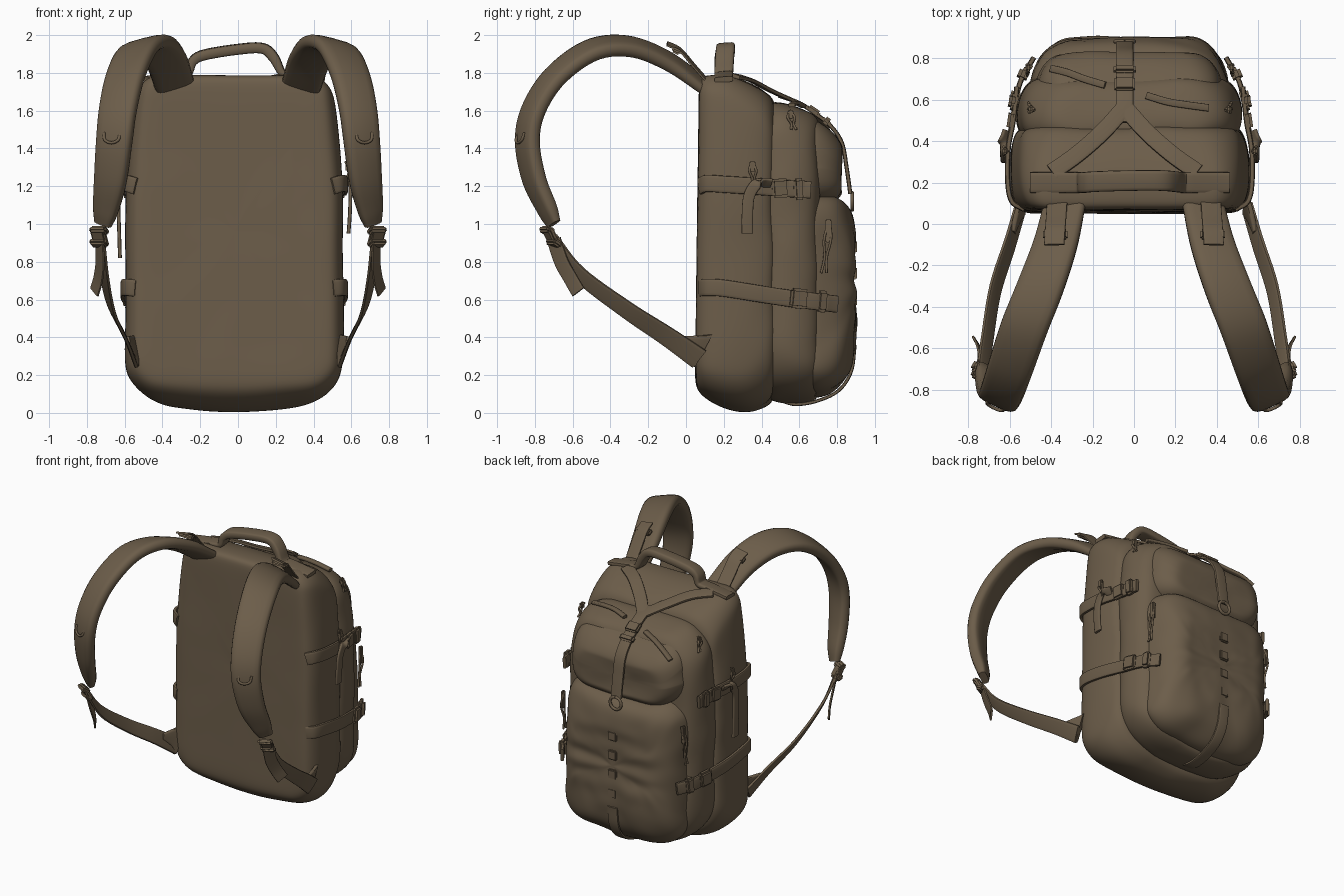
import bpy, bmesh, math
from mathutils import Vector, Euler, noise

fabric = bpy.data.materials.new("brown_fabric")
fabric.diffuse_color = (0.15, 0.11, 0.068, 1)
CX = -0.02          # the bag sits slightly off centre


def finish(name, bm, subsurf=0, angle=50):
    bmesh.ops.recalc_face_normals(bm, faces=bm.faces[:])
    me = bpy.data.meshes.new(name)
    bm.to_mesh(me)
    bm.free()
    me.materials.append(fabric)
    for p in me.polygons:
        p.use_smooth = True
    me.set_sharp_from_angle(angle=math.radians(angle))
    ob = bpy.data.objects.new(name, me)
    bpy.context.collection.objects.link(ob)
    if subsurf:
        m = ob.modifiers.new("smooth", 'SUBSURF')
        m.levels = m.render_levels = subsurf
    return ob


def skin(bm, rings):
    # join closed rings of points into a capped tube
    vs = [[bm.verts.new(p) for p in r] for r in rings]
    for a, b in zip(vs, vs[1:]):
        n = len(a)
        for i in range(n):
            bm.faces.new((a[i], a[(i + 1) % n], b[(i + 1) % n], b[i]))
    bm.faces.new(vs[0])
    bm.faces.new(vs[-1])


def rounded(y, w, zb, zt, r):
    # rounded rectangle in x-z, softer at the bottom
    rb = r * 1.4
    arcs = []
    for sx, z, q, a0 in ((1, zt, r, 0), (-1, zt, r, 90), (-1, zb, rb, 180), (1, zb, rb, 270)):
        q = min(q, w * .95, (zt - zb) * .45)
        cx, cz = sx * (w - q), z - q if z == zt else z + q
        arcs.append([Vector((cx + q * math.cos(math.radians(a0 + k * 22.5)), y,
                             cz + q * math.sin(math.radians(a0 + k * 22.5)))) for k in range(5)])
    pts = []
    for i, arc in enumerate(arcs):
        nxt = arcs[(i + 1) % 4][0]
        pts += arc + [arc[-1].lerp(nxt, k / 10) for k in range(1, 10)]
    return pts


def pouch(name, sections, ripple=0.012):
    # stuffed compartment lofted along y, with soft wrinkles
    rings = [rounded(*s) for s in sections]

    def shrink(ring, f):
        c = sum(ring, Vector()) / len(ring)
        return [c.lerp(p, f) for p in ring]
    rings = [shrink(rings[0], f) for f in (.2, .4, .6, .8)] + rings + \
            [shrink(rings[-1], f) for f in (.8, .6, .4, .2)]
    for r in rings:
        for p in r:
            p.z += .07 * (p.x / .55) ** 2 * max(0, 1 - p.z / .4)
            p.x *= 1 - .11 * max(0, (p.z - 1.1) / .7) ** 1.5
            p.y += .03 * p.z / 1.8 * max(0, 1 - p.y / .3)
            soft = min(1, max(.25, p.y / .4))
            n = noise.noise_vector(Vector((p.x * 3, p.y * 4, p.z * 5)))
            n += .5 * noise.noise_vector(Vector((p.x * 6, p.y * 8, p.z * 9 + 7)))
            p += n * ripple * soft
            if p.y > .86:
                p.y += .007 * math.sin((p.z - .46) * 45)
            p.x += CX
    bm = bmesh.new()
    skin(bm, rings)
    return finish(name, bm, 2, 180)


def ribbon(name, pts, side, w=.09, t=.02, s=1, power=.45, side2=None, off=0.0):
    # webbing swept along a smooth path; points may carry own width, thickness
    P = [Vector((p[0] * s + off, *p[1:3], *(p[3:] or (w, t)))) for p in pts]
    P = [P[0] * 2 - P[1]] + P + [P[-1] * 2 - P[-2]]
    out = []
    for i in range(1, len(P) - 2):
        a, b, c, d = P[i - 1:i + 3]
        for k in range(6 if i < len(P) - 3 else 7):
            u = k / 6
            out.append(.5 * (2 * b + (c - a) * u + (2 * a - 5 * b + 4 * c - d) * u * u
                             + (3 * b - a - 3 * c + d) * u ** 3))
    s0 = Vector((side[0] * s, *side[1:]))
    s1 = Vector((side2[0] * s, *side2[1:])) if side2 else s0
    rings = []
    for i, p in enumerate(out):
        T = (out[min(i + 1, len(out) - 1)] - out[max(i - 1, 0)]).to_3d().normalized()
        S = s0.lerp(s1, i / (len(out) - 1))
        S = (S - T * S.dot(T)).normalized()
        N = T.cross(S)
        ring = []
        for k in range(16):
            c, q = math.cos(k * math.pi / 8), math.sin(k * math.pi / 8)
            u, v = (math.copysign(abs(e) ** power, e) for e in (c, q))
            ring.append(p.to_3d() + S * u * p[3] / 2 + N * v * p[4] / 2)
        rings.append(ring)
    bm = bmesh.new()
    skin(bm, rings)
    return finish(name, bm)


def cord(name, pts, r=.008, s=1, off=0.0):
    return ribbon(name, pts, (.61, .53, .29), 2 * r, 2 * r, s, 1, off=off)


def block(name, loc, size, rot=(0, 0, 0), s=1, off=0.0):
    bm = bmesh.new()
    bmesh.ops.create_cube(bm, size=1)
    bmesh.ops.scale(bm, vec=size, verts=bm.verts[:])
    bmesh.ops.bevel(bm, geom=bm.edges[:], offset=min(size) * .3, segments=2, affect='EDGES')
    R = Euler((rot[0], rot[1] * s, rot[2] * s)).to_matrix()
    bmesh.ops.rotate(bm, matrix=R, verts=bm.verts[:])
    bmesh.ops.translate(bm, vec=(loc[0] * s + off, loc[1], loc[2]), verts=bm.verts[:])
    return finish(name, bm, 0, 40)


# Compartments: (y, half width, bottom, top, corner radius)
pouch("main_compartment", [
    (.045, .49, .17, 1.74, .09), (.06, .535, .11, 1.78, .1), (.12, .57, .06, 1.79, .12),
    (.22, .58, .015, 1.785, .14), (.33, .575, 0, 1.75, .16), (.41, .56, .025, 1.705, .18),
    (.455, .535, .055, 1.665, .18), (.475, .48, .12, 1.6, .18)], .014)
pouch("middle_compartment", [
    (.41, .48, .11, 1.61, .18), (.44, .53, .065, 1.645, .2), (.52, .545, .055, 1.64, .2),
    (.60, .535, .05, 1.615, .2), (.67, .505, .06, 1.585, .2), (.71, .455, .09, 1.53, .2)], .016)
pouch("lower_pocket", [
    (.62, .45, .11, 1.13, .13), (.66, .485, .08, 1.15, .14), (.74, .465, .085, 1.15, .14),
    (.81, .435, .13, 1.13, .14), (.865, .38, .21, 1.08, .14), (.893, .31, .31, .98, .13)], .018)
pouch("upper_pocket", [
    (.62, .43, 1.12, 1.56, .13), (.66, .465, 1.11, 1.56, .13), (.73, .45, 1.11, 1.525, .13),
    (.785, .41, 1.12, 1.475, .12), (.822, .35, 1.16, 1.41, .09)], .016)

# Grab handle on top
ribbon("grab_handle", [
    (-.5, .2, 1.765, .1, .03), (-.34, .2, 1.79, .1, .03), (-.265, .2, 1.80, .1, .04),
    (-.24, .2, 1.86, .1, .05), (-.18, .205, 1.895, .1, .055), (.0, .21, 1.925, .1, .055),
    (.13, .21, 1.93, .1, .055), (.19, .205, 1.88, .1, .055), (.235, .2, 1.80, .1, .04),
    (.29, .2, 1.79, .1, .03), (.46, .2, 1.765, .1, .03)], (0, 1, .08))

# Shoulder straps, buckles and webbing, both sides
for s, tag in ((1, "right"), (-1, "left")):
    ribbon("shoulder_strap_" + tag, [
        (.335, .09, 1.735, .21, .06), (.38, -.1, 1.865, .22, .08), (.45, -.3, 1.94, .23, .085),
        (.53, -.5, 1.92, .23, .085), (.595, -.69, 1.785, .22, .085), (.635, -.805, 1.61, .21, .085),
        (.655, -.84, 1.44, .2, .085), (.675, -.805, 1.24, .18, .085), (.70, -.735, 1.08, .14, .075),
        (.715, -.70, 1.0, .1, .05)], (1, .1, -.4), s=s, power=.6, side2=(1, .65, .1))
    cord("strap_loop_" + tag, [(.625, -.885, 1.48), (.635, -.9, 1.445), (.67, -.89, 1.43),
                               (.705, -.87, 1.445), (.71, -.855, 1.485)], .008, s)
    ribbon("load_lifter_" + tag, [(.385, -.1, 1.955), (.38, -.03, 1.92), (.375, .04, 1.84),
                                  (.37, .11, 1.76)], (1, 0, -.2), .1, .014, s)
    block("lifter_buckle_" + tag, (.38, -.05, 1.915), (.12, .05, .03), (-.45, 0, 0), s)
    for k, z in enumerate((.965, .9)):
        block(f"strap_buckle_{tag}_{k}", (.735, -.735 + .035 * k, z), (.1, .055, .035), (-.5, 0, .5), s)
    block("strap_buckle_frame_" + tag, (.735, -.715, .935), (.085, .035, .11), (.5, 0, .5), s)
    ribbon("lower_webbing_" + tag, [
        (.73, -.71, .93, .07, .02), (.71, -.57, .74, .09, .02), (.67, -.32, .55, .1, .02),
        (.60, -.1, .405, .11, .02), (.55, .07, .285, .12, .025)],
        (.6, .5, .6), s=s, side2=(.25, .6, .8))
    ribbon("webbing_anchor_" + tag, [(.585, -.04, .385, .04, .025), (.56, .04, .355, .12, .03),
                                     (.54, .09, .33, .2, .03)], (.1, .35, .93), s=s)
    ribbon("loose_tail_" + tag, [(.735, -.7, .92), (.73, -.66, .8), (.74, -.61, .71),
                                 (.76, -.57, .64)], (.5, .8, .45), .085, .014, s)

    # Compression straps on the side
    ribbon("upper_side_strap_" + tag, [
        (.52, .075, 1.2), (.57, .11, 1.215), (.589, .2, 1.21), (.587, .36, 1.2),
        (.562, .5, 1.19), (.545, .66, 1.18)], (0, 0, 1), .09, .025, s, off=CX)
    ribbon("lower_side_strap_" + tag, [
        (.52, .075, .66), (.57, .11, .665), (.589, .2, .66), (.587, .36, .635),
        (.562, .52, .61), (.53, .68, .59), (.465, .80, .575)], (0, 0, 1), .09, .025, s, off=CX)
    block("upper_buckle_body_" + tag, (.57, .50, 1.19), (.04, .09, .1), (.05, 0, .15), s, CX)
    block("upper_buckle_clip_" + tag, (.56, .60, 1.185), (.045, .06, .115), (.05, 0, .12), s, CX)
    block("lower_buckle_body_" + tag, (.558, .60, .605), (.045, .1, .105), (-.1, 0, .25), s, CX)
    block("lower_buckle_clip_" + tag, (.515, .72, .59), (.05, .065, .115), (-.1, 0, .4), s, CX)
    ribbon("side_strap_tail_" + tag, [
        (.59, .45, 1.215), (.613, .38, 1.215), (.615, .335, 1.15), (.612, .325, 1.05),
        (.605, .325, .95 if s > 0 else .82)], (0, 1, .3), .06, .02, s, off=CX, side2=(0, 1, 0))

    # Zip pulls: cord loops with a knotted tab
    for n, (x, y, z, dx, dy, dz) in enumerate(((.59, .35, 1.33, .01, .01, -.13),
                                               (.475, .76, 1.02, .02, -.03, -.28),
                                               (.46, .55, 1.6, .03, .02, -.1))):
        a, d = Vector((x, y, z)), Vector((dx, dy, dz))
        for e in (-.014, .014):
            o = Vector((0, e, 0))
            cord(f"zip_cord_{tag}_{n}", [a, a + d * .35 + o * 1.3 + Vector((.015, 0, 0)),
                                         a + d * .7 + o * .4, a + d + o], .007, s, CX)
        block(f"zip_tab_{tag}_{n}", a + d * .2 + Vector((.01, 0, 0)), (.025, .035, abs(dz) * .45), (0, 0, 0), s, CX)

    # Arms of the top yoke
    ribbon("yoke_arm_" + tag, [(.35, .25, 1.785), (.23, .335, 1.765), (.11, .44, 1.71),
                               (.01, .55, 1.66)], (.7, .7, -.25), .085, .022, s, off=-.045)

# Zip pulls lying on the top
for n, pts in enumerate(([(.06, .62, 1.625), (.16, .59, 1.64), (.25, .575, 1.64), (.36, .56, 1.63)],
                         [(-.4, .75, 1.48), (-.32, .73, 1.53), (-.24, .70, 1.56), (-.14, .67, 1.59)])):
    ribbon(f"top_zip_pull_{n}", pts, (.2, 1, 0), .035, .022)

# Yoke stem running over the back, with buckle and ring
ribbon("yoke_stem", [
    (-.045, .49, 1.68), (-.045, .6, 1.64), (-.045, .69, 1.58), (-.045, .765, 1.52),
    (-.045, .825, 1.43), (-.045, .85, 1.3), (-.045, .87, 1.16)], (1, 0, 0), .085, .022)
block("stem_buckle_body", (-.045, .675, 1.6), (.1, .08, .035), (-.6, 0, 0))
block("stem_buckle_clip", (-.045, .745, 1.545), (.11, .05, .04), (-.7, 0, 0))
cord("stem_ring", [(-.045 + .045 * math.sin(a * math.pi / 4), .88,
                    1.12 + .045 * math.cos(a * math.pi / 4)) for a in range(9)], .01)

# Webbing loops down the pocket and a handle beneath
for z in (.88, .74, .6, .46):
    block("webbing_loop", (-.03, .893, z), (.07, .025, .07))
ribbon("bottom_webbing", [(-.03, .895, .36), (-.03, .875, .22), (-.03, .81, .12),
                          (-.03, .7, .065), (-.03, .58, .045), (-.03, .49, .07)], (1, 0, 0), .08, .018)
